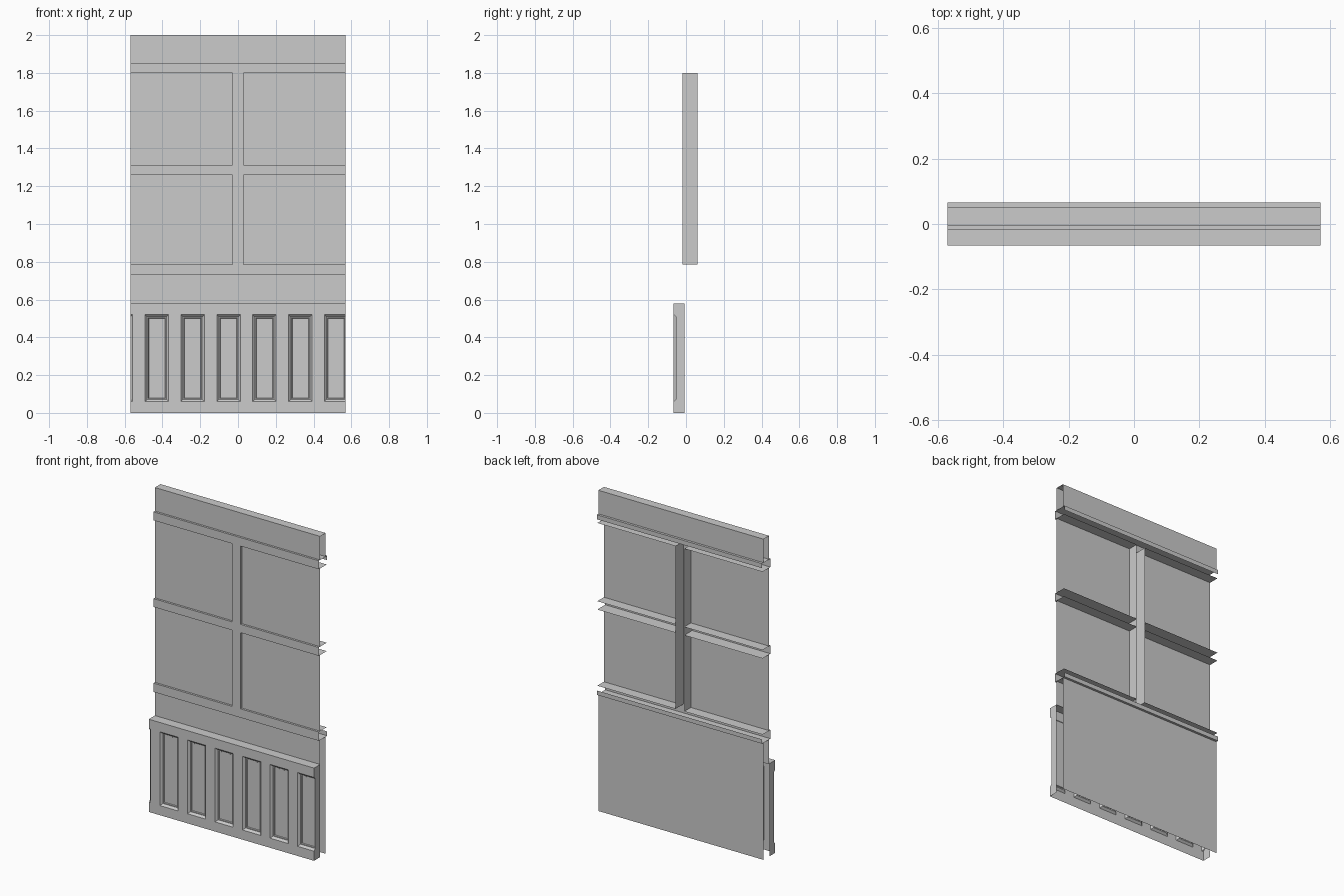
import bpy, bmesh
from mathutils import Vector

if "Cube" in bpy.data.objects:
    bpy.data.objects.remove(bpy.data.objects["Cube"])

W = 0.57                      # half width of the wall
M = 0.03                      # half width of the mullion
WALL, FRAME, BACK, REAR, LIP = -0.005, -0.018, 0.05, 0.06, 0.065


def finish(name, bm):
    bmesh.ops.remove_doubles(bm, verts=bm.verts, dist=0.0001)
    me = bpy.data.meshes.new(name)
    bm.to_mesh(me)
    bm.free()
    ob = bpy.data.objects.new(name, me)
    bpy.context.collection.objects.link(ob)
    return ob


def sweep(bm, profile, x0=-W, x1=W):
    """Open sheet: a (y, z) profile stretched along x."""
    for (ya, za), (yb, zb) in zip(profile, profile[1:]):
        pts = [(x0, ya, za), (x0, yb, zb), (x1, yb, zb), (x1, ya, za)]
        bm.faces.new([bm.verts.new(p) for p in pts])


def sheet(name, *profiles, spans=((-W, W),)):
    bm = bmesh.new()
    for x0, x1 in spans:
        for p in profiles:
            sweep(bm, p, x0, x1)
    return finish(name, bm)


SIDES = ((-W, -M), (M, W))

# Upper and lower wall skins
sheet("upper_wall", [(WALL, 1.853), (WALL, 2.0), (BACK, 2.0), (BACK, 1.853)])
sheet("lower_wall_front", [(WALL, 0.73), (WALL, 0.575)])
sheet("lower_wall_back", [(BACK, 0.73), (BACK, 0.0)])

# Head and sill rails with a small lip at the back
sheet("head_rail", [(FRAME, 1.8), (FRAME, 1.853), (LIP, 1.853), (LIP, 1.825)])
sheet("sill_rail", [(FRAME, 0.785), (FRAME, 0.73), (LIP, 0.73), (LIP, 0.757)])
sheet("middle_rail", [(FRAME, 1.26), (FRAME, 1.312)])

# Deep reveals of the rails, broken by the mullion
for name, z in (("head", 1.8), ("middle_upper", 1.312),
                ("middle_lower", 1.26), ("sill", 0.785)):
    sheet(name + "_reveal", [(FRAME, z), (REAR, z)], spans=SIDES)

# Window panes
sheet("panes", [(WALL, 0.785), (WALL, 1.26)], [(WALL, 1.312), (WALL, 1.8)],
      spans=SIDES)

# Mullion: front strip and two side reveals
bm = bmesh.new()
for z0, z1 in ((0.785, 1.26), (1.312, 1.8)):
    sweep(bm, [(FRAME, z0), (FRAME, z1)], -M, M)
for x in (-M, M):
    pts = [(x, FRAME, 0.785), (x, REAR, 0.785), (x, REAR, 1.8), (x, FRAME, 1.8)]
    bm.faces.new([bm.verts.new(p) for p in pts])
finish("mullion", bm)

# Wainscot: repeated moulded panels, trimmed to the wall width
TOP, PITCH = 0.578, 0.19
rings = [(0.0, -0.065), (0.012, -0.053), (0.017, -0.053), (0.020, -0.048)]
bm = bmesh.new()


def ring(cx, hw, z0, z1, y):
    return [bm.verts.new(p) for p in ((cx - hw, y, z0), (cx + hw, y, z0),
                                      (cx + hw, y, z1), (cx - hw, y, z1))]


for i in range(7):
    cx = -0.62 + i * PITCH
    prev = ring(cx, PITCH / 2, 0.0, TOP, -0.065)
    for d, y in rings:
        cur = ring(cx, 0.0625 - d, 0.06 + d, 0.52 - d, y)
        for k in range(4):
            n = (k + 1) % 4
            bm.faces.new((prev[k], prev[n], cur[n], cur[k]))
        prev = cur
    bm.faces.new(prev)
bmesh.ops.remove_doubles(bm, verts=bm.verts, dist=0.0001)
for s in (-1, 1):
    bmesh.ops.bisect_plane(bm, geom=bm.verts[:] + bm.edges[:] + bm.faces[:],
                           plane_co=(s * W, 0, 0), plane_no=(s, 0, 0),
                           clear_outer=True)


def extrude_back(test, y):
    edges = [e for e in bm.edges if e.is_boundary
             and all(test(v.co) for v in e.verts)]
    new = bmesh.ops.extrude_edge_only(bm, edges=edges)["geom"]
    for v in new:
        if isinstance(v, bmesh.types.BMVert):
            v.co.y = y


# End caps follow the cut moulding, then the top ledge
extrude_back(lambda c: c.x > W - 1e-4 and c.y < -0.02, -0.008)
extrude_back(lambda c: c.x < -W + 1e-4 and c.y < -0.02, -0.008)
sweep(bm, [(-0.065, TOP), (WALL, TOP)])
bmesh.ops.recalc_face_normals(bm, faces=bm.faces)
finish("wainscot", bm)
